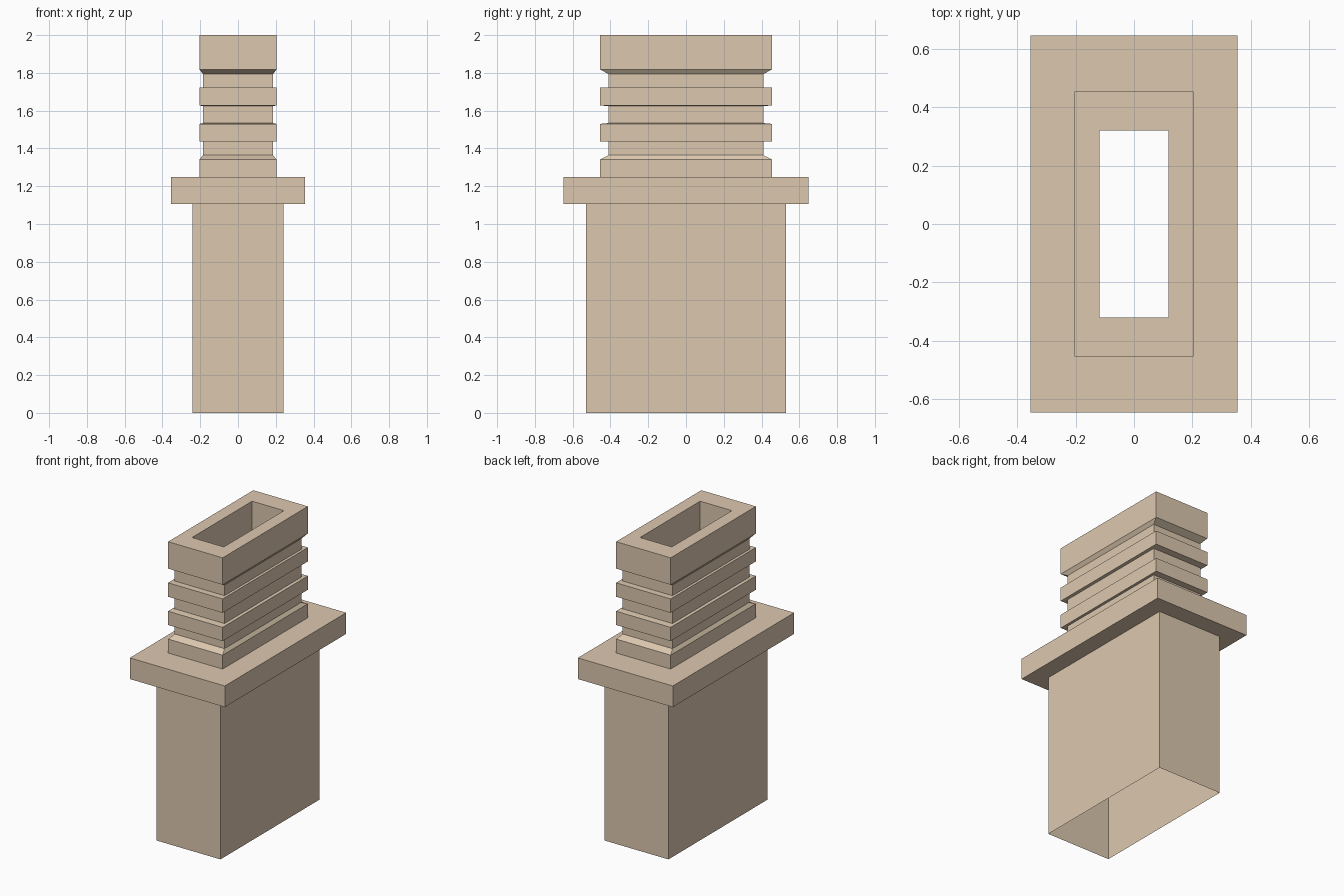
import bpy

if "Cube" in bpy.data.objects:
    bpy.data.objects.remove(bpy.data.objects["Cube"])

stone = bpy.data.materials.new("tan")
stone.diffuse_color = (0.72, 0.58, 0.43, 1)
stone.use_nodes = True
stone.node_tree.nodes["Principled BSDF"].inputs["Base Color"].default_value = stone.diffuse_color


def rect_loft(name, rings):
    """Skin a stack of rectangles given as (half width x, half depth y, z)."""
    verts = [(sx * hx, sy * hy, z) for hx, hy, z in rings
             for sx, sy in ((-1, -1), (1, -1), (1, 1), (-1, 1))]
    faces = []
    for r in range(len(rings) - 1):
        for i in range(4):
            a, b = r * 4 + i, r * 4 + (i + 1) % 4
            faces.append((a, b, b + 4, a + 4))
    mesh = bpy.data.meshes.new(name)
    mesh.from_pydata(verts, [], faces)
    mesh.materials.append(stone)
    obj = bpy.data.objects.new(name, mesh)
    bpy.context.collection.objects.link(obj)
    return obj


BODY = (0.24, 0.53)
FLANGE = (0.355, 0.648)
RIB = (0.204, 0.455)
NECK = (0.186, 0.41)
HOLE = (0.119, 0.321)

# Hollow lower body, open underneath
rect_loft("lower_body", [(*BODY, 0), (*BODY, 1.105)])

# Wide collar with its underside and top ledge
rect_loft("collar", [(*BODY, 1.105), (*FLANGE, 1.105),
                     (*FLANGE, 1.248), (*RIB, 1.248)])

# Ribbed neck: base step, two ribs, top block, then the channel inside
neck = [(*RIB, 1.248), (*RIB, 1.342), (*NECK, 1.364)]
for z0, z1, slant0, slant1 in ((1.437, 1.53, 0, 0.004), (1.628, 1.722, -0.004, 0)):
    neck += [(*NECK, z0 + slant0), (*RIB, z0), (*RIB, z1), (*NECK, z1 + slant1)]
neck += [(*NECK, 1.794), (*RIB, 1.818), (*RIB, 2.0),
         (*HOLE, 2.0), (*HOLE, 1.248)]
rect_loft("ribbed_neck", neck)
